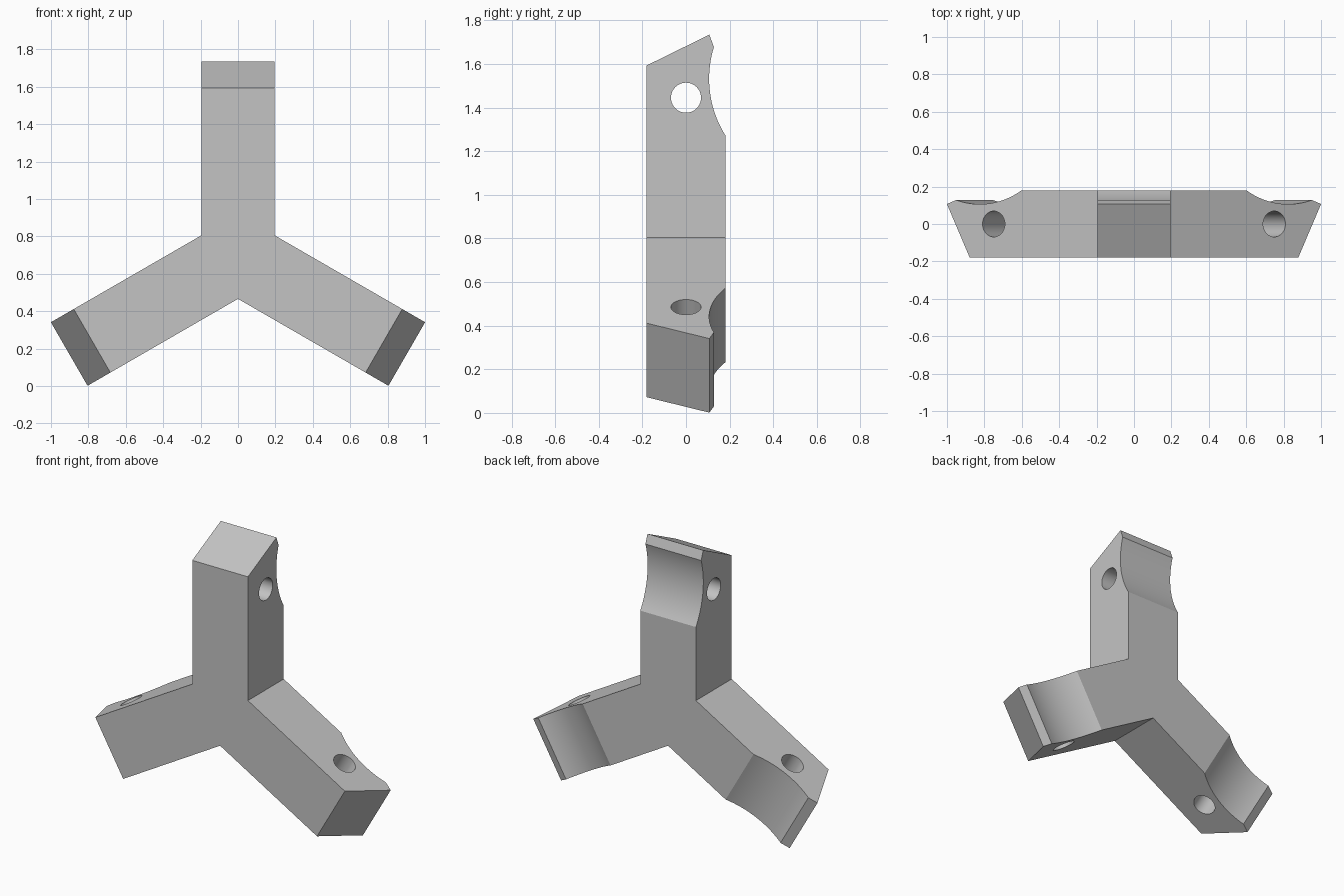
import bpy, bmesh, math
from mathutils import Matrix, Vector

cube = bpy.data.objects.get("Cube")
if cube:
    bpy.data.objects.remove(cube, do_unlink=True)

HALF_W = 0.196                            # half width of an arm
DEPTH = 0.18                              # half thickness
ROOT = HALF_W / math.tan(math.pi / 3)     # where the arms meet the hub
HUB = Vector((0, 0, 0.692))
HOLE_R, HOLE_AT = 0.069, 0.753
SCOOP_R, SCOOP_AT, SCOOP_Y = 0.49, 0.84, 0.106
SPINS = [Matrix.Rotation(k * math.tau / 3, 4, 'Y') for k in range(3)]

grey = bpy.data.materials.new("plain grey")
grey.use_nodes = True
colour = (0.55, 0.55, 0.55, 1)
grey.diffuse_color = colour
grey.node_tree.nodes["Principled BSDF"].inputs["Base Color"].default_value = colour


def make_object(name, bm):
    mesh = bpy.data.meshes.new(name)
    bm.to_mesh(mesh)
    bm.free()
    mesh.materials.append(grey)
    obj = bpy.data.objects.new(name, mesh)
    obj.location = HUB
    bpy.context.collection.objects.link(obj)
    return obj


# Side profile of one arm (depth, distance from hub): slanted tip, lip, scooped back
rise = DEPTH - SCOOP_Y
inner = SCOOP_AT - math.sqrt(SCOOP_R**2 - (SCOOP_R - rise)**2)
outer = 0.985
profile = [(-DEPTH, ROOT), (-DEPTH, 0.901), (0.107, 1.042)]
STEPS = 24
for i in range(STEPS + 1):
    r = outer + (inner - outer) * i / STEPS
    profile.append((SCOOP_Y + SCOOP_R - math.sqrt(SCOOP_R**2 - (r - SCOOP_AT)**2), r))
profile.append((DEPTH, ROOT))

# Three arms, open at the root, closed by a triangular hub
bm = bmesh.new()
for spin in SPINS:
    sides = [[bm.verts.new(spin @ Vector((x, y, z))) for y, z in profile]
             for x in (-HALF_W, HALF_W)]
    for loop in sides:
        bm.faces.new(loop)
    for i in range(len(profile) - 1):
        bm.faces.new((sides[0][i], sides[0][i + 1], sides[1][i + 1], sides[1][i]))
for y in (-DEPTH, DEPTH):
    bm.faces.new([bm.verts.new(s @ Vector((HALF_W, y, ROOT))) for s in SPINS])
bmesh.ops.remove_doubles(bm, verts=bm.verts, dist=0.0005)
bmesh.ops.recalc_face_normals(bm, faces=bm.faces)
body = make_object("three_arm_bracket", bm)

# Cross holes near the arm tips
bm = bmesh.new()
for spin in SPINS:
    place = spin @ Matrix.Translation((0, 0, HOLE_AT)) @ Matrix.Rotation(math.pi / 2, 4, 'Y')
    bmesh.ops.create_cone(bm, cap_ends=True, segments=40, radius1=HOLE_R,
                          radius2=HOLE_R, depth=HALF_W * 3, matrix=place)
cutter = make_object("hole_cutter", bm)
cutter.hide_render = True

cut = body.modifiers.new("holes", 'BOOLEAN')
cut.operation = 'DIFFERENCE'
cut.solver = 'EXACT'
cut.object = cutter
for obj in bpy.context.selected_objects:
    obj.select_set(False)
body.select_set(True)
bpy.context.view_layer.objects.active = body
bpy.ops.object.modifier_apply(modifier=cut.name)
bpy.data.objects.remove(cutter, do_unlink=True)
bpy.ops.object.shade_smooth_by_angle(angle=math.radians(25))
